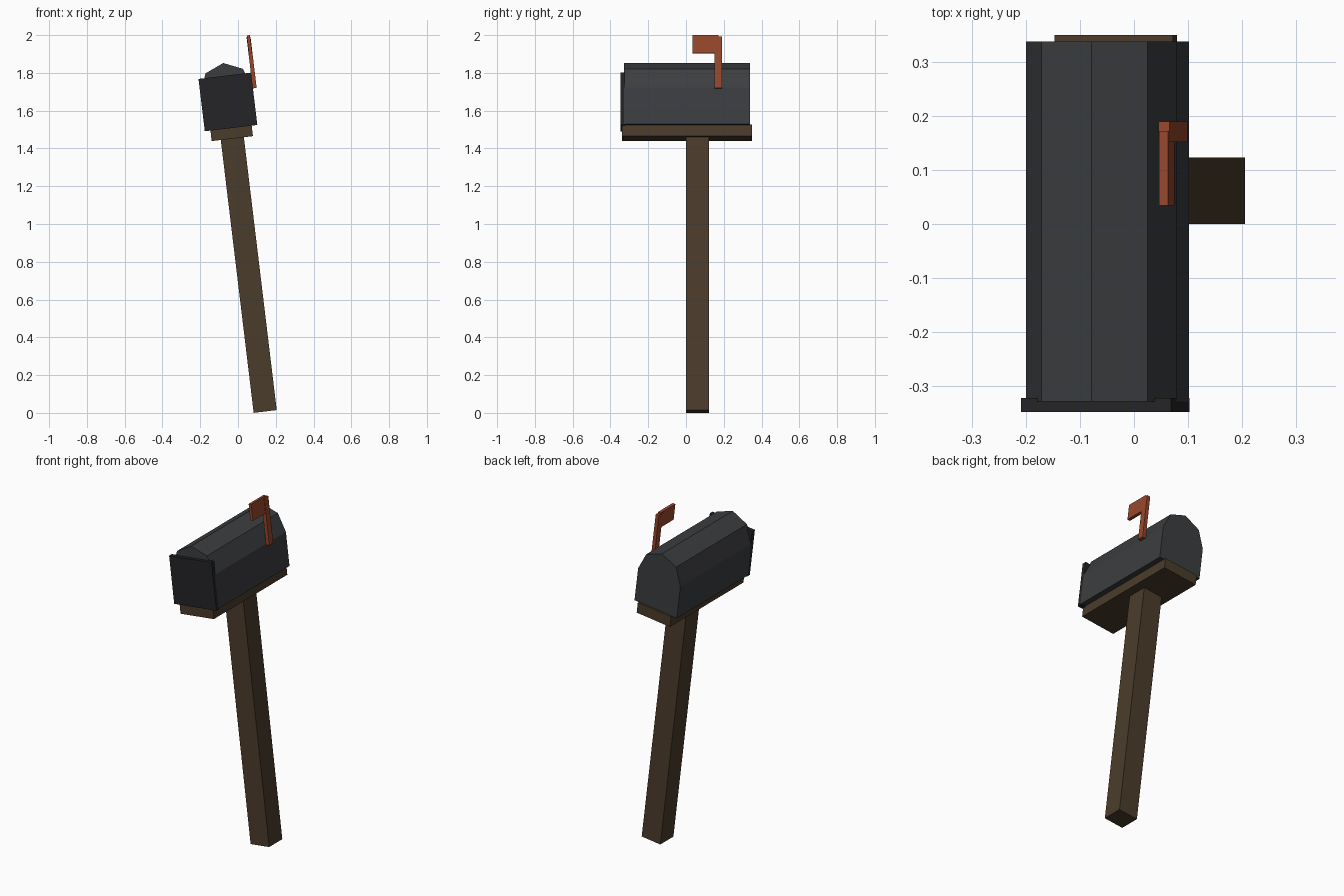
import bpy, bmesh, math
from mathutils import Matrix

if "Cube" in bpy.data.objects:
    bpy.data.objects.remove(bpy.data.objects["Cube"])

# The whole mailbox leans about y; parts are built upright, then tilted
TILT = Matrix.Translation((0.144, 0, 0.0075)) @ Matrix.Rotation(math.radians(-6.87), 4, 'Y')


def material(name, rgb):
    m = bpy.data.materials.new(name)
    m.diffuse_color = (*rgb, 1)
    m.use_nodes = True
    m.node_tree.nodes["Principled BSDF"].inputs["Base Color"].default_value = m.diffuse_color
    return m


WOOD = material("wood", (0.07, 0.045, 0.024))
METAL = material("dark_metal", (0.045, 0.047, 0.051))
DOOR = material("door_metal", (0.018, 0.018, 0.02))
RED = material("red_paint", (0.31, 0.063, 0.025))


def extrude_profile(name, profile, y0, y1, mat):
    """Extrude an xz outline from y0 to y1, then apply the lean."""
    bm = bmesh.new()
    face = bm.faces.new([bm.verts.new((x, y0, z)) for x, z in profile])
    geom = bmesh.ops.extrude_face_region(bm, geom=[face])["geom"]
    verts = [v for v in geom if isinstance(v, bmesh.types.BMVert)]
    bmesh.ops.translate(bm, verts=verts, vec=(0, y1 - y0, 0))
    bmesh.ops.recalc_face_normals(bm, faces=bm.faces)
    bm.transform(TILT)
    mesh = bpy.data.meshes.new(name)
    bm.to_mesh(mesh)
    bm.free()
    mesh.materials.append(mat)
    ob = bpy.data.objects.new(name, mesh)
    bpy.context.collection.objects.link(ob)
    return ob


def block(name, x0, x1, y0, y1, z0, z1, mat):
    return extrude_profile(name, [(x0, z0), (x1, z0), (x1, z1), (x0, z1)], y0, y1, mat)


# Post and the board on top of it
block("post", -0.0615, 0.0615, 0, 0.123, 0, 1.46, WOOD)
block("support_board", -0.11, 0.11, -0.34, 0.35, 1.455, 1.517, WOOD)

# Box: straight walls with a four-sided arched roof
arch = [(0.14 * math.cos(a), 1.712 + 0.146 * math.sin(a))
        for a in (math.pi * i / 4 for i in range(5))]
extrude_profile("mailbox_body", [(-0.14, 1.515), (0.14, 1.515)] + arch, -0.328, 0.338, METAL)

# Square front door
block("front_door", -0.14, 0.14, -0.348, -0.322, 1.511, 1.79, DOOR)

# Raised flag on the right wall
block("flag_arm", 0.139, 0.16, 0.152, 0.19, 1.706, 1.979, RED)
block("flag_plate", 0.141, 0.158, 0.034, 0.172, 1.892, 1.988, RED)
